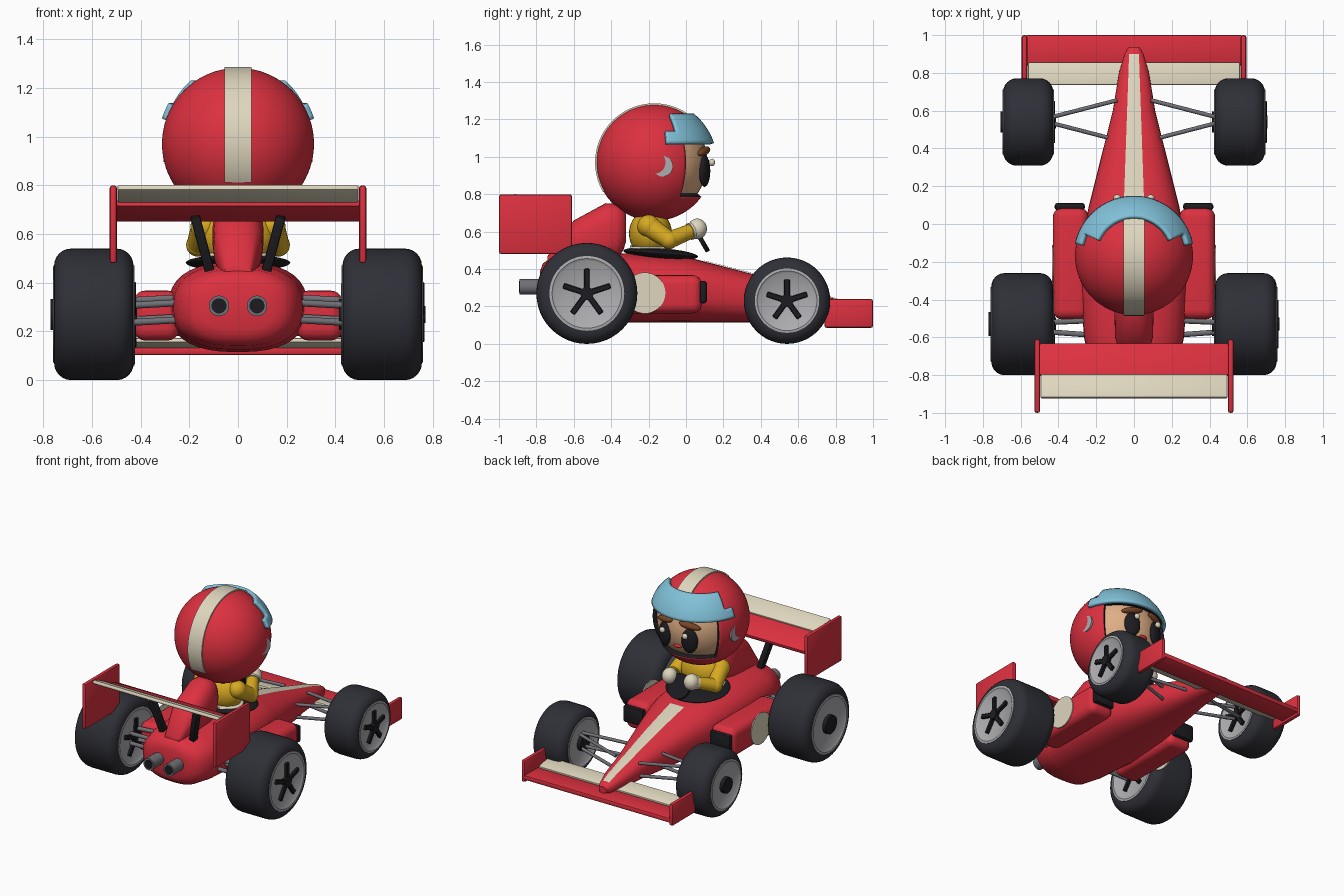
import bpy, bmesh
from math import sin, cos, pi, radians
from mathutils import Vector, Matrix, Euler

cube = bpy.data.objects.get("Cube")
if cube:
    bpy.data.objects.remove(cube)


def material(name, rgb):
    m = bpy.data.materials.new(name)
    m.use_nodes = True
    m.diffuse_color = (*rgb, 1)
    m.node_tree.nodes["Principled BSDF"].inputs["Base Color"].default_value = (*rgb, 1)
    return m


RED = material("red paint", (.72, .03, .05))
CREAM = material("cream", (.73, .67, .51))
TYRE = material("tyre rubber", (.028, .029, .038))
BLACK = material("black", (.012, .012, .015))
SILVER = material("silver", (.42, .42, .44))
STEEL = material("dark steel", (.16, .16, .18))
BLUE = material("visor blue", (.22, .54, .7))
YELLOW = material("yellow suit", (.68, .4, .015))
SKIN = material("skin", (.75, .43, .24))
BROWN = material("brown", (.19, .06, .02))


def finish(name, bm, mat, angle=35):
    bmesh.ops.recalc_face_normals(bm, faces=bm.faces)
    me = bpy.data.meshes.new(name)
    bm.to_mesh(me)
    bm.free()
    me.materials.append(mat)
    me.shade_smooth()
    me.set_sharp_from_angle(angle=radians(angle))
    ob = bpy.data.objects.new(name, me)
    bpy.context.collection.objects.link(ob)
    return ob


def place(loc, size, rot):
    return Matrix.LocRotScale(Vector(loc), Euler(rot), Vector(size))


def box(name, loc, size, mat, bevel=.01, rot=(0, 0, 0), segments=2):
    bm = bmesh.new()
    bmesh.ops.create_cube(bm, size=1, matrix=Matrix.Diagonal((*size, 1)))
    bmesh.ops.bevel(bm, geom=bm.edges[:], offset=bevel, segments=segments, profile=.5, affect='EDGES')
    bm.transform(place(loc, (1, 1, 1), rot))
    return finish(name, bm, mat)


def ball(name, loc, size, mat, rot=(0, 0, 0)):
    bm = bmesh.new()
    bmesh.ops.create_uvsphere(bm, u_segments=32, v_segments=16, radius=1, matrix=place(loc, size, rot))
    return finish(name, bm, mat)


def tube(name, p, q, r, mat, r2=None):
    p, q = Vector(p), Vector(q)
    d = q - p
    bm = bmesh.new()
    bmesh.ops.create_cone(bm, cap_ends=True, segments=32, radius1=r, radius2=r2 or r, depth=d.length)
    bm.transform(Matrix.Translation((p + q) / 2) @ d.to_track_quat('Z', 'Y').to_matrix().to_4x4())
    return finish(name, bm, mat)


def lathe(name, loc, profile, mat):
    # Profile of (radius, x) pairs turned around the x axis
    bm = bmesh.new()
    vs = [bm.verts.new((x, 0, r)) for r, x in profile]
    es = [bm.edges.new(e) for e in zip(vs, vs[1:])]
    bmesh.ops.spin(bm, geom=vs + es, cent=(0, 0, 0), axis=(1, 0, 0), angle=2 * pi, steps=48)
    bmesh.ops.remove_doubles(bm, verts=bm.verts, dist=.0005)
    bm.transform(Matrix.Translation(loc))
    return finish(name, bm, mat)


def signed_pow(v, p):
    return abs(v) ** p * (1 if v > 0 else -1)


def loft(name, stations, mat, n=2.5, count=36):
    # Stations of (y, half width, bottom, top) with superellipse sections
    bm = bmesh.new()
    rings = []
    for y, w, lo, hi in stations:
        ring = []
        for i in range(count):
            a = 2 * pi * i / count
            ring.append(bm.verts.new((w * signed_pow(cos(a), 2 / n), y,
                                      (lo + hi) / 2 + (hi - lo) / 2 * signed_pow(sin(a), 2 / n))))
        rings.append(ring)
    for a, b in zip(rings, rings[1:]):
        for i in range(count):
            j = (i + 1) % count
            bm.faces.new((a[i], a[j], b[j], b[i]))
    bm.faces.new(rings[0])
    bm.faces.new(rings[-1])
    return finish(name, bm, mat, 50)


HEAD = Vector((0, -.17, .97))


def on_head(az, el, r):
    az, el = radians(az), radians(el)
    return HEAD + r * Vector((sin(az) * cos(el), cos(az) * cos(el), sin(el)))


def patch(name, r, az, el, keep, mat, thick, rim):
    # Part of a sphere in three-degree steps, kept by a rule and thickened
    bm = bmesh.new()
    cols = [[bm.verts.new(on_head(a, e, r)) for e in range(el[0], el[1] + 1, 3)]
            for a in range(az[0], az[1] + 1, 3)]
    for i, (c, d) in enumerate(zip(cols, cols[1:])):
        for j in range(len(c) - 1):
            if keep(az[0] + 3 * i + 1.5, el[0] + 3 * j + 1.5):
                bm.faces.new((c[j], d[j], d[j + 1], c[j + 1]))
    bmesh.ops.remove_doubles(bm, verts=bm.verts, dist=.0005)
    loose = [v for v in bm.verts if not v.link_faces]
    bmesh.ops.delete(bm, geom=loose, context='VERTS')
    ob = finish(name, bm, mat)
    ob.data.materials.append(rim)
    mod = ob.modifiers.new("thickness", 'SOLIDIFY')
    mod.thickness, mod.offset = thick, -1
    mod.material_offset = mod.material_offset_rim = 1
    return ob


# Body and engine cover
BODY = [(-.78, .14, .2, .39), (-.765, .19, .165, .43), (-.73, .235, .14, .455), (-.6, .265, .125, .475),
        (-.3, .285, .115, .485), (0, .258, .115, .465), (.1, .238, .115, .44), (.35, .175, .115, .375),
        (.6, .112, .12, .3), (.8, .08, .125, .24), (.9, .05, .13, .205), (.935, .03, .14, .185)]
loft("body", BODY, RED)
loft("engine_cover", [(-.74, .06, .4, .47), (-.6, .1, .42, .66), (-.43, .105, .43, .752), (-.37, .1, .45, .75),
                      (-.335, .08, .5, .725), (-.32, .05, .55, .69)], RED)

# Nose stripe following the body top
bm = bmesh.new()
rows = []
for y, w, lo, hi in BODY[6:-1]:
    half = .026 + .028 * (.9 - y) / .8
    rows.append([bm.verts.new((half * k / 3, y, (lo + hi) / 2 + .005 + (hi - lo) / 2
                 * (1 - abs(half * k / 3 / w) ** 2.5) ** .4)) for k in range(-3, 4)])
for a, b in zip(rows, rows[1:]):
    for k in range(6):
        bm.faces.new((a[k], a[k + 1], b[k + 1], b[k]))
finish("nose_stripe", bm, CREAM)

# Wings
box("rear_wing_plane", (0, -.72, .695), (1, .18, .03), RED, .008, (-.38, 0, 0))
box("rear_wing_flap", (0, -.86, .765), (.99, .135, .025), CREAM, .008, (-.42, 0, 0))
box("front_wing_plane", (0, .92, .12), (1.15, .16, .035), RED)
box("front_wing_flap", (0, .795, .152), (1.12, .12, .02), CREAM, .006, (-.2, 0, 0))

for s, side in ((-1, "right"), (1, "left")):
    box(side + "_rear_endplate", (s * .512, -.805, .64), (.03, .39, .32), RED, .012)
    box(side + "_front_endplate", (s * .58, .87, .163), (.03, .26, .155), RED, .012)
    box(side + "_wing_strut", (s * .145, -.69, .555), (.04, .05, .25), BLACK, .008, (.2, s * .26, 0))
    # Side pod, intake and round panel
    box(side + "_side_pod", (s * .335, -.21, .265), (.19, .59, .205), RED, .05, segments=5)
    box(side + "_intake", (s * .34, .092, .277), (.16, .04, .12), BLACK, .015)
    tube(side + "_round_panel", (s * .427, -.22, .272), (s * .435, -.22, .272), .11, CREAM)
    # Exhaust
    tube(side + "_exhaust", (s * .078, -.89, .305), (s * .078, -.7, .305), .042, STEEL)
    tube(side + "_exhaust_hole", (s * .078, -.893, .305), (s * .078, -.88, .305), .031, BLACK)
    # Suspension arms
    for dy, z in ((.07, .3), (-.07, .3), (.07, .21), (-.07, .21)):
        tube(side + "_front_arm", (s * .09, .55 + dy * 1.5, z - .03), (s * .47, .55 + dy * .1, z), .011, STEEL)
    for dy, z in ((.03, .34), (-.05, .32), (.03, .26), (-.05, .25)):
        tube(side + "_rear_arm", (s * .2, -.54 + dy, z), (s * .47, -.54 + dy * .6, z - .015), .014, STEEL)


# Wheels, with spokes on one face and a plain hub on the other
def wheel(name, x, y, r, w, rim):
    c = Vector((x, y, r))
    round_r = .07
    edge = [(r - round_r * (1 - sin(a)), w - round_r * (1 - cos(a)))
            for a in (i * pi / 12 for i in range(7))]
    half = [(rim, w - .05), (rim, w)] + edge
    lathe(name + "_tyre", c, half + [(a, -b) for a, b in reversed(half)], TYRE)
    dish = [(0, w - .015), (rim * .86, w - .004), (rim * .93, w + .005), (rim, w + .003), (rim, w - .04)]
    lathe(name + "_rim", c, dish + [(a, -b) for a, b in reversed(dish)], SILVER)
    for i in range(5):
        a = radians(90 + 72 * i)
        mid = c + Vector((w, cos(a) * rim * .36, sin(a) * rim * .36))
        box(name + "_spoke", mid, (.022, rim * .6, .03), BLACK, .004, (a, 0, 0), 1)
    tube(name + "_spoke_hub", c + Vector((w - .02, 0, 0)), c + Vector((w + .015, 0, 0)), .035, BLACK)
    tube(name + "_back_hub", c - Vector((w - .02, 0, 0)), c - Vector((w + .015, 0, 0)), rim * .32, BLACK)


for s, side in ((-1, "right"), (1, "left")):
    wheel(side + "_rear_wheel", s * .592, -.53, .27, .163, .2)
    wheel(side + "_front_wheel", s * .56, .54, .231, .132, .172)

# Cockpit, torso, arms and steering wheel
ball("cockpit", (0, -.135, .482), (.215, .2, .03), BLACK, (-.08, 0, 0))
ball("torso", (0, -.19, .59), (.16, .115, .13), YELLOW)
loft("belt", [(-.3, .07, .5, .525), (-.25, .14, .5, .525), (-.19, .162, .5, .525), (-.13, .14, .5, .525),
              (-.08, .07, .5, .525)], CREAM)
for s, side in ((-1, "right"), (1, "left")):
    shoulder, elbow, wrist = [Vector((s * a, b, c)) for a, b, c in
                              ((.135, -.2, .63), (.165, -.09, .555), (.1, .02, .6))]
    ball(side + "_shoulder", shoulder, (.06, .06, .06), YELLOW)
    tube(side + "_upper_arm", shoulder, elbow, .057, YELLOW, .046)
    ball(side + "_elbow", elbow, (.048, .048, .048), YELLOW)
    tube(side + "_forearm", elbow, wrist, .046, YELLOW, .04)
    tube(side + "_cuff", wrist, wrist + Vector((-s * .01, .018, .006)), .046, CREAM)
    ball(side + "_glove", wrist + Vector((-s * .015, .04, .015)), (.05, .052, .055), CREAM)
tilt = Matrix.Translation((0, .075, .568)) @ Matrix.Rotation(radians(-60), 4, 'X')
bm = bmesh.new()
bmesh.ops.create_cone(bm, cap_ends=True, segments=32, radius1=.085, radius2=.085, depth=.025, matrix=tilt)
finish("steering_wheel", bm, BLACK)

# Helmet with face opening, visor and stripe
patch("helmet", .312, (-180, 180), (-90, 90), lambda a, e: not (abs(a) < 57 and -36 < e < 21), RED, .03, BLACK)
patch("visor", .336, (-78, 78), (18, 51), lambda a, e: e < 30 or abs(a) < 66, BLUE, .025, BLUE)
bm = bmesh.new()
arc = []
for i in range(63):
    a = radians(24 + 3 * i)
    arc.append([bm.verts.new(HEAD + Vector((x, r * cos(a), r * sin(a))))
                for x, r in ((-.055, .295), (-.055, .316), (.055, .316), (.055, .295))])
for a, b in zip(arc, arc[1:]):
    for k in range(3):
        bm.faces.new((a[k], a[k + 1], b[k + 1], b[k]))
finish("helmet_stripe", bm, CREAM)

# Face
ball("face", HEAD, (.286, .286, .286), SKIN)
ball("mouth", on_head(0, -22, .286), (.032, .012, .012), RED)
for s, side in ((-1, "right"), (1, "left")):
    turn = -radians(20 * s)
    ball(side + "_eye", on_head(20 * s, -9, .29), (.055, .026, .085), BLACK, (0, 0, turn))
    ball(side + "_eye_glint", on_head(16 * s, 0, .322), (.02, .016, .02), CREAM)
    ball(side + "_brow", on_head(20 * s, 12, .288), (.075, .026, .022), BROWN, (0, s * .2, turn))
    tube(side + "_ear_disc", (s * .26, -.125, .95), (s * .306, -.125, .95), .055, SILVER)
